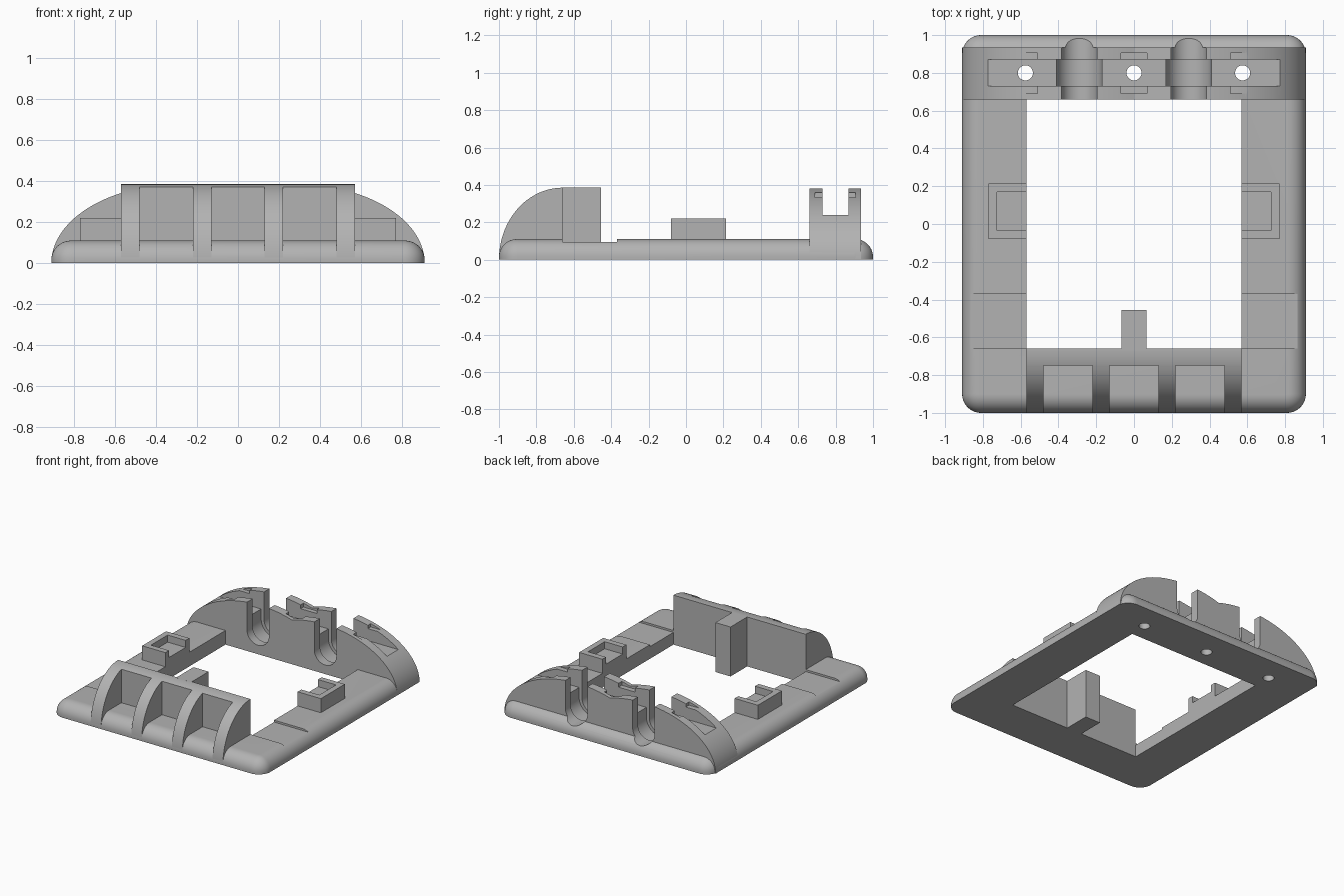
import bpy, bmesh, math
from mathutils import Matrix

cube = bpy.data.objects.get("Cube")
if cube:
    bpy.data.objects.remove(cube, do_unlink=True)

GREY = (0.45, 0.45, 0.45, 1)
plastic = bpy.data.materials.new("grey plastic")
plastic.use_nodes = True
plastic.diffuse_color = GREY
plastic.node_tree.nodes["Principled BSDF"].inputs["Base Color"].default_value = GREY


def finish(name, bm):
    bmesh.ops.recalc_face_normals(bm, faces=bm.faces)
    mesh = bpy.data.meshes.new(name)
    bm.to_mesh(mesh)
    bm.free()
    mesh.materials.append(plastic)
    obj = bpy.data.objects.new(name, mesh)
    bpy.context.collection.objects.link(obj)
    return obj


def box(name, x, y, z):
    bm = bmesh.new()
    bmesh.ops.create_cube(bm, size=1)
    for v in bm.verts:
        v.co = [lo + (c + 0.5) * (hi - lo) for c, (lo, hi) in zip(v.co, (x, y, z))]
    return finish(name, bm)


def extrude(name, points, axis, start, end):
    """Extrude a 2D outline along x (outline is y, z) or y (outline is x, z)."""
    bm = bmesh.new()
    place = (lambda a, b, t: (t, a, b)) if axis == "x" else (lambda a, b, t: (a, t, b))
    face = bm.faces.new([bm.verts.new(place(a, b, start)) for a, b in points])
    moved = bmesh.ops.extrude_face_region(bm, geom=[face])["geom"]
    shift = place(0, 0, end - start)
    bmesh.ops.translate(bm, vec=shift, verts=[v for v in moved if isinstance(v, bmesh.types.BMVert)])
    return finish(name, bm)


def slot(x, radius, y0, y1):
    """Round-bottomed upright channel running along y."""
    arc = [math.pi + math.pi * i / 24 for i in range(25)]
    pts = [(x + radius * math.cos(a), 0.165 + radius * math.sin(a)) for a in arc]
    return extrude("channel_cutter", pts + [(x + radius, 0.6), (x - radius, 0.6)], "y", y0, y1)


def hole(x):
    bm = bmesh.new()
    bmesh.ops.create_cone(bm, cap_ends=True, segments=32, radius1=0.04, radius2=0.04,
                          depth=2, matrix=Matrix.Translation((x, 0.8, 0)))
    return finish("screw_cutter", bm)


def cut(obj, cutters):
    bpy.context.view_layer.objects.active = obj
    for c in cutters:
        mod = obj.modifiers.new("cut", "BOOLEAN")
        mod.operation, mod.solver, mod.object = "DIFFERENCE", "EXACT", c
        bpy.ops.object.modifier_apply(modifier=mod.name)


def smooth(obj):
    bpy.ops.object.select_all(action="DESELECT")
    obj.select_set(True)
    bpy.context.view_layer.objects.active = obj
    bpy.ops.object.shade_smooth_by_angle(angle=math.radians(30))


# Base frame: rounded corners and a rounded top edge
frame = box("base_frame", (-0.91, 0.91), (-1, 1), (0, 0.11))
bm = bmesh.new()
bm.from_mesh(frame.data)
upright = [e for e in bm.edges if abs(e.verts[0].co.z - e.verts[1].co.z) > 0.05]
bmesh.ops.bevel(bm, geom=upright, offset=0.1, segments=10, profile=0.5, affect="EDGES")
rim = [e for e in bm.edges if all(v.co.z > 0.1 for v in e.verts)]
bmesh.ops.bevel(bm, geom=rim, offset=0.095, segments=10, profile=0.5, affect="EDGES")
bm.to_mesh(frame.data)
bm.free()

# Rear wall: two overlapping elliptical arches
HALF, HEIGHT, OFFSET = 0.63, 0.385, 0.28
meet = math.acos(-OFFSET / HALF)
side = [(OFFSET + HALF * math.cos(meet * i / 40), HEIGHT * math.sin(meet * i / 40)) for i in range(41)]
outline = side + [(-x, z) for x, z in reversed(side[:-1])]
rear_wall = extrude("rear_wall", outline, "y", 0.66, 0.935)

# Cutters for cable channels, screw holes, bar groove and clip notches
shared = [hole(x) for x in (-0.575, 0, 0.575)]
for x in (-0.29, 0.29):
    shared += [slot(x, 0.095, 0.6, 1.1), slot(x, 0.12, 0.73, 0.87)]
opening = box("opening_cutter", (-0.57, 0.57), (-0.66, 0.66), (-1, 1))
recess = box("recess_cutter", (-2, 2), (-0.66, -0.37), (0.095, 1))
groove = box("groove_cutter", (-2, 2), (0.73, 0.87), (0.24, 1))
notches = [box("notch_cutter", x, (0.69, 0.905), (0.333, 0.367))
           for x in ((-0.8, -0.51), (-0.07, 0.07), (0.51, 0.8))]
cut(frame, [opening, recess] + shared)
cut(rear_wall, [groove] + notches + shared)
for c in shared + notches + [opening, recess, groove]:
    bpy.data.objects.remove(c, do_unlink=True)


# Front wall: quarter-ellipse section, solid at the back with four ribs in front
def section(y0, y1):
    pts = []
    for i in range(25):
        a = math.acos((-0.66 - y0) / 0.34) * (1 - i / 24) + math.acos((-0.66 - y1) / 0.34) * i / 24
        pts.append((-0.66 - 0.34 * math.cos(a), HEIGHT * math.sin(a)))
    return pts + [(y1, 0)] + ([(y0, 0)] if pts[0][1] > 0.01 else [])


parts = [frame, rear_wall, extrude("front_wall", section(-0.75, -0.66), "x", -0.57, 0.57)]
for x in (-0.525, -0.175, 0.175, 0.525):
    parts.append(extrude("front_rib", section(-1, -0.75), "x", x - 0.045, x + 0.045))
for p in parts:
    smooth(p)

# Tab behind the front wall
box("centre_tab", (-0.065, 0.065), (-0.67, -0.455), (0, HEIGHT))

# Side brackets: U-shaped cradles open towards the middle
for name, s in (("left", 1), ("right", -1)):
    span = lambda a, b: tuple(sorted((s * a, s * b)))
    bracket = box(name + "_bracket", span(0.57, 0.77), (-0.08, 0.215), (0.1, 0.22))
    pocket = box("pocket_cutter", span(0.5, 0.725), (-0.035, 0.17), (0.165, 0.5))
    cut(bracket, [pocket])
    bpy.data.objects.remove(pocket, do_unlink=True)
